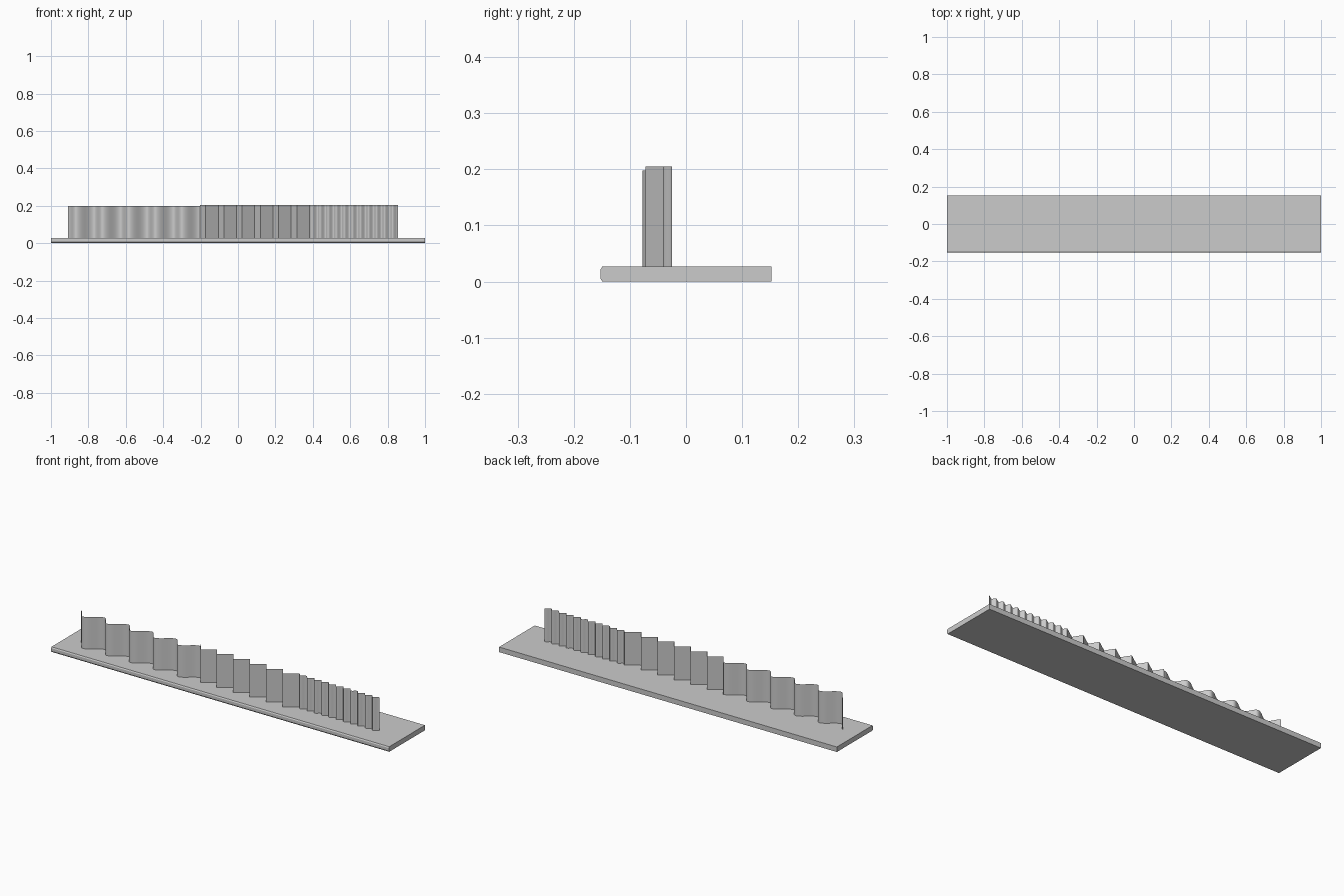
import bpy, math

if "Cube" in bpy.data.objects:
    bpy.data.objects.remove(bpy.data.objects["Cube"])


def make_object(name, verts, faces, smooth=False):
    mesh = bpy.data.meshes.new(name)
    mesh.from_pydata(verts, [], faces)
    mesh.update()
    obj = bpy.data.objects.new(name, mesh)
    bpy.context.collection.objects.link(obj)
    for p in mesh.polygons:
        p.use_smooth = smooth
    return obj


def sheet(name, path, z0, z1, smooth):
    """Thin upright sheet extruded from a plan path."""
    n = len(path)
    verts = [(x, y, z0) for x, y in path] + [(x, y, z1) for x, y in path]
    faces = [(i, i + 1, n + i + 1, n + i) for i in range(n - 1)]
    return make_object(name, verts, faces, smooth)


def ripple(x0, x1, count, back, front, steep=0.3, steps=16):
    """Skewed wave: short steep fall to the front, long rise to the back."""
    period = (x1 - x0) / count
    pts = []
    for i in range(count * steps + 1):
        t = (i % steps) / steps
        s = 0.5 * t / steep if t < steep else 0.5 + 0.5 * (t - steep) / (1 - steep)
        k = 0.5 + 0.5 * math.cos(2 * math.pi * s)
        pts.append((x0 + period * i / steps, front + (back - front) * k))
    return pts


BASE_TOP = 0.027

# Base plate with chamfered front edges
profile = [(-0.149, 0), (0.1525, 0), (0.1525, BASE_TOP),
           (-0.149, BASE_TOP), (-0.1525, 0.021), (-0.1525, 0.005)]
n = len(profile)
verts = [(x, y, z) for x in (-1, 1) for y, z in profile]
faces = [tuple(reversed(range(n))), tuple(range(n, 2 * n))]
faces += [(i, (i + 1) % n, n + (i + 1) % n, n + i) for i in range(n)]
make_object("base_plate", verts, faces)

# Broad rounded waves on the left
sheet("wide_wave_sheet", ripple(-0.91, -0.203, 5, -0.027, -0.078),
      BASE_TOP, 0.198, True)

# Sharp sawtooth pleats in the middle
pleats = []
for i in range(6):
    x = -0.203 + i * 0.0975
    pleats += [(x, -0.025), (x + 0.03, -0.072)]
pleats.append((0.382, -0.025))
sheet("pleated_sheet", pleats, BASE_TOP, 0.205, False)

# Fine ripples on the right
sheet("fine_wave_sheet", ripple(0.382, 0.855, 11, -0.025, -0.041),
      BASE_TOP, 0.205, True)
